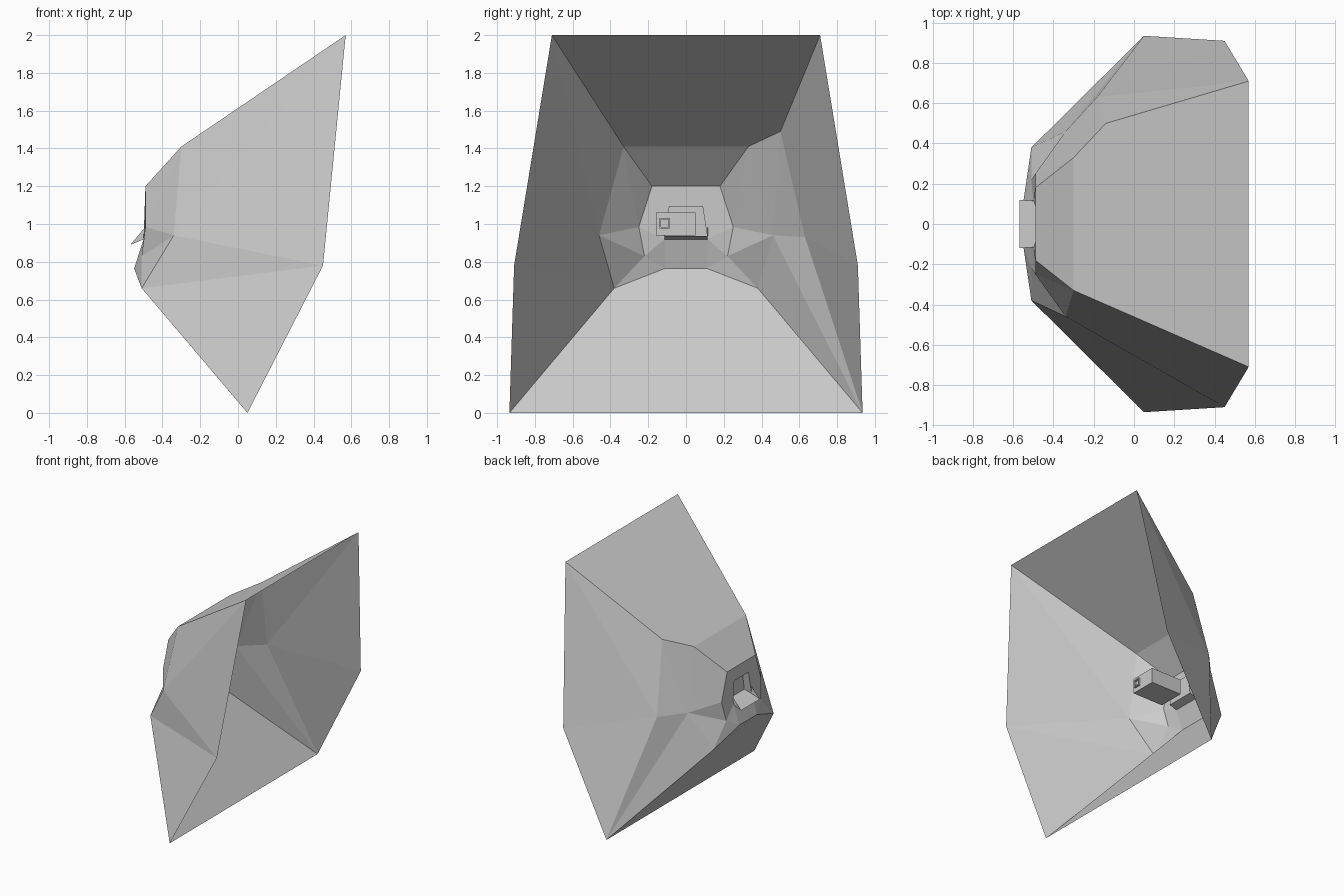
import bpy, bmesh

if "Cube" in bpy.data.objects:
    bpy.data.objects.remove(bpy.data.objects["Cube"])


def build(name, pts, faces):
    """Mesh from named points; a face is a string of point names."""
    me = bpy.data.meshes.new(name)
    bm = bmesh.new()
    v = {k: bm.verts.new(p) for k, p in pts.items()}
    for f in faces:
        bm.faces.new([v[k] for k in f.split()])
    bmesh.ops.recalc_face_normals(bm, faces=bm.faces)
    bm.to_mesh(me)
    bm.free()
    ob = bpy.data.objects.new(name, me)
    bpy.context.collection.objects.link(ob)
    return ob


def mirrored(half):
    """Upper-case names on +y, lower-case twins on -y."""
    pts = dict(half)
    for k, (x, y, z) in half.items():
        pts[k.lower()] = (x, -y, z)
    return pts


def box(name, lo, hi):
    bpy.ops.mesh.primitive_cube_add(size=1, location=[(a + b) / 2 for a, b in zip(lo, hi)])
    ob = bpy.context.object
    ob.name = name
    ob.scale = [b - a for a, b in zip(lo, hi)]
    return ob


# Faceted open shell
shell = mirrored({
    "A": (0.57, 0.71, 2.0),      # rim top
    "C": (0.45, 0.91, 0.78),     # rim middle
    "B": (0.05, 0.935, 0.0),     # rim bottom
    "T": (-0.30, 0.33, 1.41),    # roof
    "S": (-0.49, 0.18, 1.20),    # back wall top
    "P": (-0.49, 0.25, 0.985),   # back wall bottom
    "W": (-0.34, 0.46, 0.94),    # cheek
    "L": (-0.51, 0.38, 0.66),    # lower corner
    "D": (-0.51, 0.22, 0.83),    # nose side
    "N": (-0.55, 0.11, 0.765),   # nose
    "E": (-0.50, 0.115, 0.918),  # window bottom
    "H": (-0.49, 0.09, 1.095),   # window top
})
shell["R"] = (-0.14, 0.50, 1.49)   # extra folds on the +y side only
shell["V"] = (-0.184, 0.63, 0.93)

faces = ["A a t T R", "T t s S", "S s p e h H E P", "E e n N", "B b l n N L"]
both = ["S P T", "P W T", "P D W", "D L W", "D N L", "P E D", "E N D"]
faces += both + [f.lower() for f in both]
faces += ["a t w", "a w c", "w l c", "l b c"]                        # -y side
faces += ["A R V", "A V C", "V B C", "V W B", "W L B", "R T W", "R W V"]  # +y side
build("shell", shell, faces)

# Window recess going inward, with a projecting sill and small cheeks
recess = mirrored({
    "H": (-0.49, 0.09, 1.095), "E": (-0.50, 0.115, 0.918),
    "I": (-0.435, 0.09, 1.095), "J": (-0.435, 0.115, 0.935),
    "Q": (-0.57, 0.12, 0.89), "K": (-0.49, 0.115, 0.985),
})
build("window_recess", recess,
      ["I i j J", "H h i I", "H I J E", "h i j e", "E J j e", "Q E e q", "Q K E", "q k e"])

# Inner box and the little frame on its face
box("inner_box", (-0.40, -0.16, 0.94), (-0.13, 0.05, 1.06))
y0, y1, z0, z1, t = -0.14, -0.085, 0.975, 1.033, 0.008
for n, (a, b, c, d) in {
    "left": (y0, y0 + t, z0, z1), "right": (y1 - t, y1, z0, z1),
    "bottom": (y0 + t, y1 - t, z0, z0 + t), "top": (y0 + t, y1 - t, z1 - t, z1),
}.items():
    box("frame_" + n, (-0.13, a, c), (-0.115, b, d))
